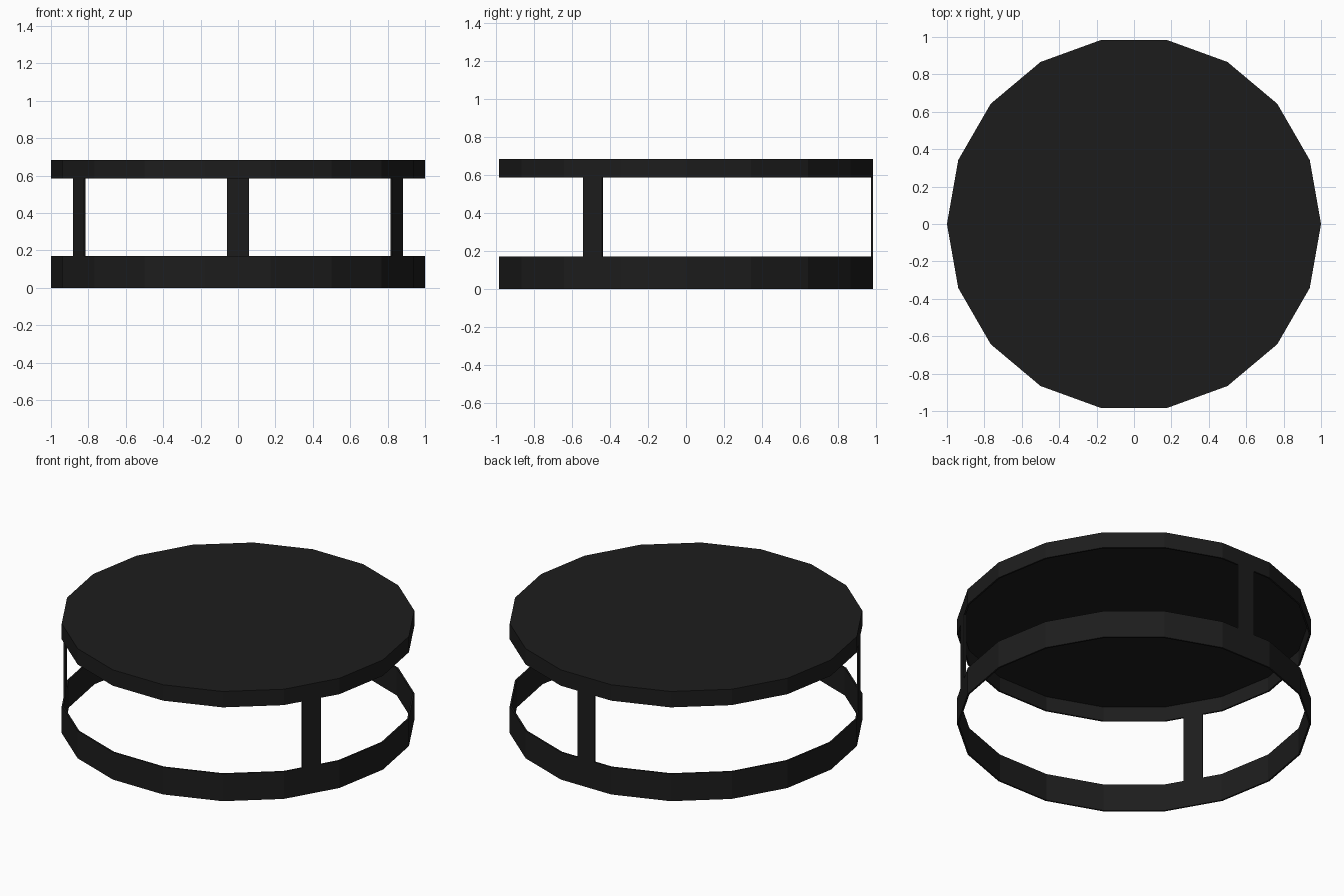
import bpy, bmesh, math
from mathutils import Vector

if "Cube" in bpy.data.objects:
    bpy.data.objects.remove(bpy.data.objects["Cube"])

SIDES = 18
WALL = 0.01

black = bpy.data.materials.new("black_metal")
black.diffuse_color = (0.012, 0.012, 0.012, 1)
black.use_nodes = True
black.node_tree.nodes["Principled BSDF"].inputs["Base Color"].default_value = black.diffuse_color


def corner(i, z):
    a = math.tau * i / SIDES
    return Vector((math.cos(a), math.sin(a), z))


def sheet(name, build):
    """Make a thin sheet object, thickened inwards."""
    bm = bmesh.new()
    build(bm)
    mesh = bpy.data.meshes.new(name)
    bm.to_mesh(mesh)
    bm.free()
    mesh.materials.append(black)
    ob = bpy.data.objects.new(name, mesh)
    bpy.context.collection.objects.link(ob)
    mod = ob.modifiers.new("wall", 'SOLIDIFY')
    mod.thickness = WALL
    mod.offset = -1
    mod.use_even_offset = True
    return ob


def band(z0, z1, cap=False):
    def build(bm):
        low = [bm.verts.new(corner(i, z0)) for i in range(SIDES)]
        top = [bm.verts.new(corner(i, z1)) for i in range(SIDES)]
        for i in range(SIDES):
            j = (i + 1) % SIDES
            bm.faces.new((low[i], low[j], top[j], top[i]))
        if cap:
            bm.faces.new(top)
    return build


def post(i, z0, z1):
    # middle third of one side of the polygon
    def build(bm):
        pts = []
        for t, z in ((1/3, z0), (2/3, z0), (2/3, z1), (1/3, z1)):
            pts.append(bm.verts.new(corner(i, z).lerp(corner(i + 1, z), t)))
        bm.faces.new(pts)
    return build


# Open base ring and table top with a hanging rim
sheet("base_ring", band(0.0, 0.17))
sheet("table_top", band(0.585, 0.684, cap=True))

# Three flat upright posts
for name, i in (("back_post", 4), ("left_post", 10), ("right_post", 16)):
    sheet(name, post(i, 0.17, 0.585))
